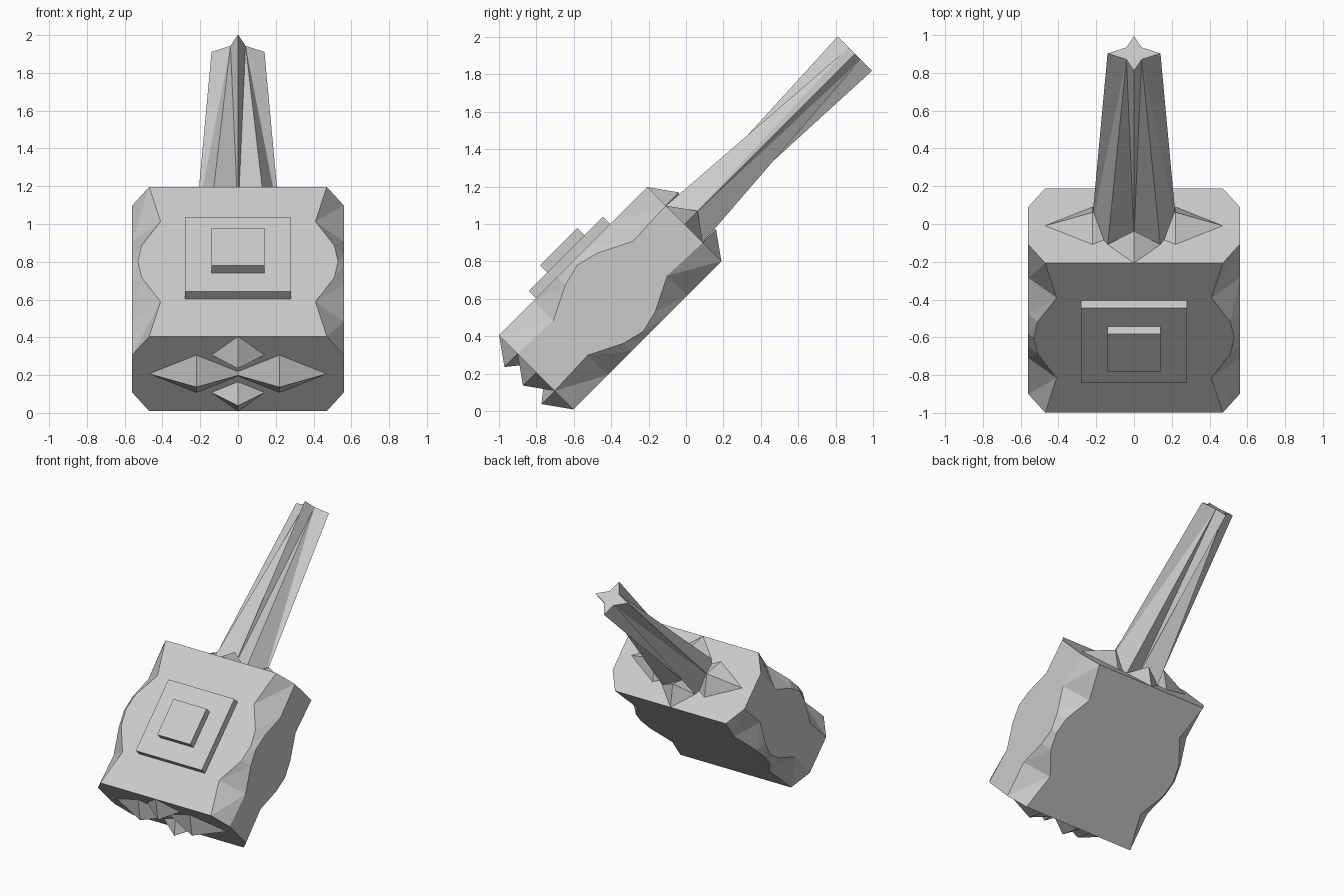
import bpy, bmesh
from math import radians
from mathutils import Matrix, Vector

if "Cube" in bpy.data.objects:
    bpy.data.objects.remove(bpy.data.objects["Cube"])

# Local frame: x across, y along the handle, z out of the front face; tilted 45 degrees
TILT = Matrix.Translation((0, -0.405, 0.603)) @ Matrix.Rotation(radians(45), 4, 'X')


def finish(name, bm):
    bmesh.ops.recalc_face_normals(bm, faces=bm.faces)
    mesh = bpy.data.meshes.new(name)
    bm.to_mesh(mesh)
    bm.free()
    ob = bpy.data.objects.new(name, mesh)
    ob.matrix_world = TILT
    bpy.context.collection.objects.link(ob)
    return ob


def loft(name, rings):
    bm = bmesh.new()
    rows = [[bm.verts.new(p) for p in r] for r in rings]
    for a, b in zip(rows, rows[1:]):
        for i in range(len(a)):
            j = (i + 1) % len(a)
            # diagonals alternate to follow the mirrored facets
            if i % 2 == 0:
                tris = (a[i], a[j], b[j]), (a[i], b[j], b[i])
            else:
                tris = (a[i], a[j], b[i]), (a[j], b[j], b[i])
            for t in tris:
                bm.faces.new(t)
    for r in (rows[0], rows[-1]):
        bm.faces.new(r)
    return finish(name, bm)


def plate(name, half, z0, z1):
    bm = bmesh.new()
    bmesh.ops.create_cube(bm, size=1, matrix=Matrix.Translation((0, 0, (z0 + z1) / 2))
                          @ Matrix.Diagonal((2 * half, 2 * half, z1 - z0, 1)))
    return finish(name, bm)


def stud(name, x, z, hx, up, down, side):
    # Four-sided pyramid on one end of the head
    bm = bmesh.new()
    y = 0.56 * side
    base = [bm.verts.new(p) for p in
            ((x - hx, y, z), (x, y, z + up), (x + hx, y, z), (x, y, z - down))]
    tip = bm.verts.new((x, 0.66 * side, z))
    bm.faces.new(base)
    for i in range(4):
        bm.faces.new((base[i], base[(i + 1) % 4], tip))
    return finish(name, bm)


# Head: stations of (position, front face half width, side face half height)
half = [(0.56, 0.47, 0.14), (0.30, 0.41, 0.13), (0.12, 0.51, 0.22)]
stations = [(-y, w, h) for y, w, h in half] + [(0, 0.53, 0.25)] + half[::-1]
rings = []
for y, w, h in stations:
    rings.append([(0.56, y, -h), (0.56, y, h), (w, y, 0.28), (-w, y, 0.28),
                  (-0.56, y, h), (-0.56, y, -h), (-w, y, -0.28), (w, y, -0.28)])
loft("head", rings)

# Faceted studs on both ends of the head
for side, end in ((-1, "lower"), (1, "upper")):
    stud(end + "_front_stud", 0, 0.14, 0.14, 0.14, 0.08, side)
    stud(end + "_back_stud", 0, -0.14, 0.14, 0.08, 0.14, side)
    for x in (-0.22, 0.22):
        stud(end + "_side_stud", x, 0, 0.25, 0.14, 0.14, side)

# Stepped plates on the front face
plate("large_plate", 0.28, 0.27, 0.335)
plate("small_plate", 0.14, 0.33, 0.39)


# Handle: fluted shaft from a broad base to a four-pointed star tip
def star(y, side, diagonal, front):
    d, e = diagonal
    return [Vector((x, y, z)) for x, z in
            ((side, 0), (d, e), (0, front), (-d, e),
             (-side, 0), (-d, -e), (0, -front), (d, -e))]


loft("handle", [star(0.55, 0.225, (0.14, 0.14), 0.07),
                star(1.85, 0.14, (0.04, 0.045), 0.13)])
